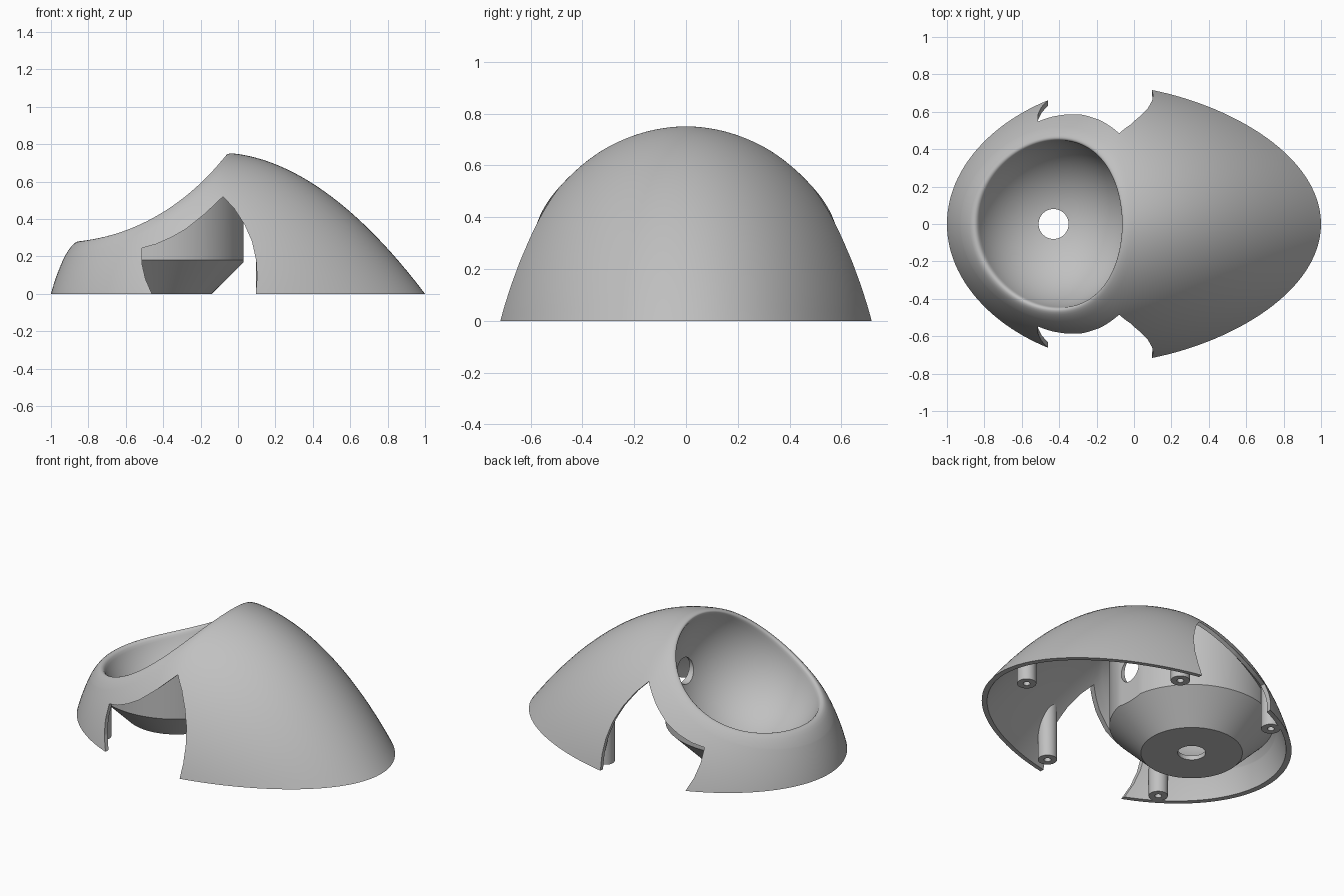
import bpy, bmesh
from math import sin, cos, pi, sqrt, radians
from mathutils import Vector

cube = bpy.data.objects.get("Cube")
if cube:
    bpy.data.objects.remove(cube, do_unlink=True)

grey = bpy.data.materials.new("warm_grey_plastic")
grey.use_nodes = True
colour = (0.53, 0.53, 0.53, 1)
grey.diffuse_color = colour
for node in grey.node_tree.nodes:
    if node.type == "BSDF_PRINCIPLED":
        node.inputs["Base Color"].default_value = colour

SEGMENTS = 128
ANGLES = [2 * pi * i / SEGMENTS for i in range(SEGMENTS)]
TOP = 0.755                        # height of the full dome
BOWL = Vector((-0.43, 0, 0.47))    # bowl centre
RADIUS = 0.45                      # bowl radius
THIN = 0.965                       # inner dome scale
AXIS, SIDE, ACROSS = Vector((-0.6, 0, 0.8)), Vector((0.8, 0, 0.6)), Vector((0, 1, 0))


def inside(p, scale=1.0):
    """Whether a point lies in the egg-shaped dome."""
    x, y, z = p / scale
    if z >= TOP:
        return False
    k = sqrt(max(1e-9, 1 - ((z + 0.3) / (TOP + 0.3)) ** 2) / 0.919)
    dx = x + 0.1
    if dx < 0:
        t = (-dx / (0.9 * k)) ** 1.75
    else:
        t = (dx / (1.1 * (1 - z / TOP) ** 0.52)) ** 1.6
    return t + (y / (0.74 * k)) ** 2 < 1


def bisect(test, low, high):
    """Last value from low for which the test still holds."""
    for _ in range(26):
        mid = (low + high) / 2
        if test(mid):
            low = mid
        else:
            high = mid
    return low


def ray(theta, alpha):
    return AXIS * cos(alpha) + (SIDE * cos(theta) + ACROSS * sin(theta)) * sin(alpha)


def reach(d, scale=1.0):
    return bisect(lambda t: inside(BOWL + d * t, scale), 0, 2.5)


def height(x, y):
    return bisect(lambda z: inside(Vector((x, y, z))), 0, TOP)


def add_mesh(name, bm):
    bmesh.ops.recalc_face_normals(bm, faces=bm.faces)
    mesh = bpy.data.meshes.new(name)
    bm.to_mesh(mesh)
    bm.free()
    mesh.materials.append(grey)
    obj = bpy.data.objects.new(name, mesh)
    bpy.context.collection.objects.link(obj)
    return obj


def loft(name, rings, ring_loop=False):
    """Skin closed rings; join last to first, or cap both ends."""
    bm = bmesh.new()
    rows = [[bm.verts.new(p) for p in ring] for ring in rings]
    pairs = list(zip(rows, rows[1:]))
    if ring_loop:
        pairs.append((rows[-1], rows[0]))
    else:
        bm.faces.new(rows[0])
        bm.faces.new(rows[-1])
    for a, b in pairs:
        n = len(a)
        for i in range(n):
            j = (i + 1) % n
            bm.faces.new((a[i], a[j], b[j], b[i]))
    return add_mesh(name, bm)


def activate(obj):
    bpy.ops.object.select_all(action="DESELECT")
    obj.select_set(True)
    bpy.context.view_layer.objects.active = obj


def cut(obj, cutter):
    mod = obj.modifiers.new("cut", "BOOLEAN")
    mod.operation, mod.solver, mod.object = "DIFFERENCE", "EXACT", cutter
    activate(obj)
    bpy.ops.object.modifier_apply(modifier=mod.name)
    bpy.data.objects.remove(cutter, do_unlink=True)


def smooth(obj):
    activate(obj)
    bpy.ops.object.shade_smooth_by_angle(angle=radians(35))


# Columns of the outer shell: rounded rim, outer skin, base edge, inner skin
columns, lips = [], []
for th in ANGLES:
    corner = bisect(lambda a: reach(ray(th, a)) < RADIUS, 0, 2.0)
    start = corner + 0.17 - 0.04 * (1 + cos(th))
    d = ray(th, start)
    c = BOWL + ray(th, corner) * RADIUS
    a, b = BOWL + d * reach(d), BOWL + d * RADIUS
    lips.append(d)
    column = []
    for i in range(9):
        t = i / 8
        column.append(b * (1 - t) ** 2 + c * (2 * t * (1 - t)) + a * t * t)

    def base_angle(scale):
        def above(al):
            e = ray(th, al)
            return BOWL.z + e.z * reach(e, scale) > 0
        return bisect(above, start, 3.1)

    end = base_angle(1.0)
    for i in range(1, 31):
        e = ray(th, start + (end - start) * i / 30)
        column.append(BOWL + e * reach(e))
    end = base_angle(THIN)
    first = start + 0.1
    for i in range(20, -1, -1):
        e = ray(th, first + (end - first) * i / 20)
        column.append(BOWL + e * max(RADIUS + 0.006, reach(e, THIN)))
    columns.append(column)
shell = loft("outer_shell", list(zip(*columns)), ring_loop=True)

# Side openings through both flanks of the shell
outline = [(-0.46, -0.1), (-0.46, 0), (-0.495, 0.08), (-0.513, 0.16), (-0.513, 0.245),
           (-0.44, 0.265), (-0.36, 0.3), (-0.28, 0.345), (-0.18, 0.425), (-0.08, 0.52),
           (-0.02, 0.455), (0.035, 0.37), (0.075, 0.28), (0.097, 0.18), (0.102, 0.09),
           (0.095, 0), (0.095, -0.1)]
cut(shell, loft("side_opening_cutter", [[(x, y, z) for x, z in outline] for y in (-1, 1)]))
smooth(shell)

# Cup: round bowl inside, straight wall and tapered foot outside
HOLE, FOOT, WALL, FLAT = 0.08, 0.29, 0.47, 0.03
drain_z = -sqrt(RADIUS ** 2 - HOLE ** 2)
columns = []
for th, lip in zip(ANGLES, lips):
    cx, sy = cos(th), sin(th)
    drain = Vector((HOLE * cx, HOLE * sy, drain_z)).normalized()
    column = [BOWL + lip.slerp(drain, i / 24) * RADIUS for i in range(25)]
    r = min(WALL, (FLAT - BOWL.x) / cx) if cx > 0 else WALL
    x, y = BOWL.x + r * cx, r * sy
    column += [Vector((BOWL.x + HOLE * cx, HOLE * sy, 0)),
               Vector((BOWL.x + FOOT * cx, FOOT * sy, 0)),
               Vector((x, y, r - FOOT)),
               Vector((x, y, height(x, y) - 0.02))]
    columns.append(column)
cup = loft("cup", list(zip(*columns)), ring_loop=True)

# Cable hole in the cup wall
cut(cup, loft("cable_hole_cutter",
              [[(x, 0.077 * cos(t), 0.38 + 0.077 * sin(t)) for t in ANGLES[::2]]
               for x in (-0.15, 0.2)]))
smooth(cup)


# Screw posts under the shell
def post(name, px, py):
    def ring(r, z):
        pts = [(px + r * cos(t), py + r * sin(t)) for t in ANGLES[::4]]
        return [(x, y, height(x, y) - 0.015 if z is None else z) for x, y in pts]
    smooth(loft(name, [ring(0.02, 0.1), ring(0.02, 0), ring(0.055, 0), ring(0.055, None)]))


post("screw_post_end", 0.8, 0)
for side, s in (("back", 1), ("front", -1)):
    post("screw_post_middle_" + side, 0.15, 0.59 * s)
    post("screw_post_cup_" + side, -0.6, 0.5 * s)
